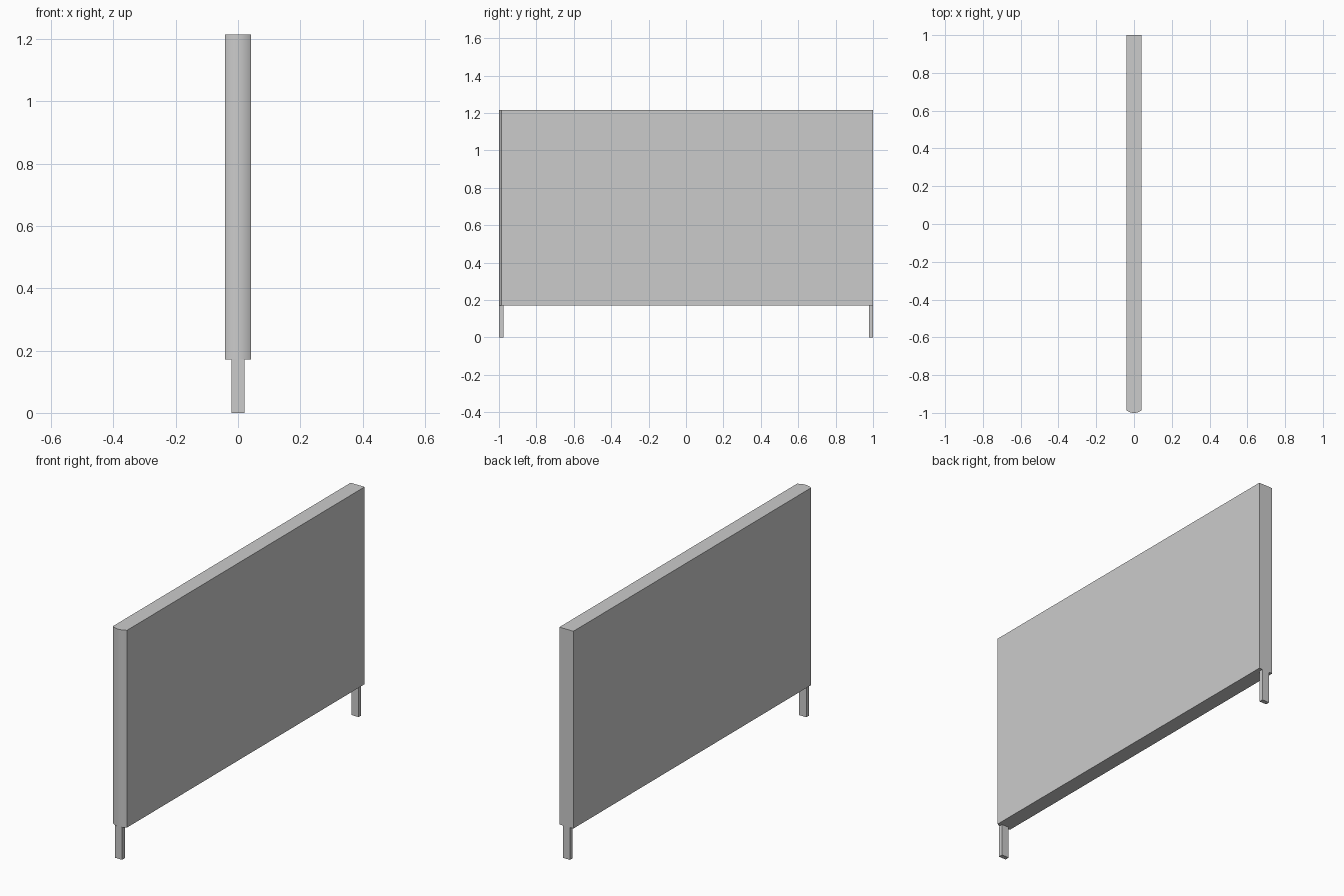
import bpy, bmesh, math

if "Cube" in bpy.data.objects:
    bpy.data.objects.remove(bpy.data.objects["Cube"])

HALF_W, Z0, Z1 = 0.041, 0.171, 1.215
BULGE = 0.014          # depth of the rounded front end
SEGMENTS = 16


def extrude_profile(name, points, z0, z1):
    """Solid made by lifting a flat outline from z0 to z1."""
    bm = bmesh.new()
    face = bm.faces.new([bm.verts.new((x, y, z0)) for x, y in points])
    lifted = bmesh.ops.extrude_face_region(bm, geom=[face], use_keep_orig=True)
    for v in lifted["geom"]:
        if isinstance(v, bmesh.types.BMVert):
            v.co.z = z1
    bmesh.ops.recalc_face_normals(bm, faces=bm.faces)
    mesh = bpy.data.meshes.new(name)
    bm.to_mesh(mesh)
    bm.free()
    obj = bpy.data.objects.new(name, mesh)
    bpy.context.collection.objects.link(obj)
    return obj


# Panel: flat back end, shallow arc on the front end
radius = (HALF_W ** 2 + BULGE ** 2) / (2 * BULGE)
half_angle = math.asin(HALF_W / radius)
arc = []
for i in range(SEGMENTS + 1):
    a = half_angle * (2 * i / SEGMENTS - 1)
    arc.append((radius * math.sin(a), -1 + radius * (1 - math.cos(a))))
panel = extrude_profile("panel", arc + [(HALF_W, 1), (-HALF_W, 1)], Z0, Z1)

bpy.context.view_layer.objects.active = panel
panel.select_set(True)
bpy.ops.object.shade_smooth_by_angle(angle=math.radians(30))

# Short flat legs, one under each end
for name, y0, y1 in (("front_leg", -0.999, -0.976), ("back_leg", 0.978, 1.0)):
    w = 0.021
    extrude_profile(name, [(-w, y0), (w, y0), (w, y1), (-w, y1)], 0, Z0)
